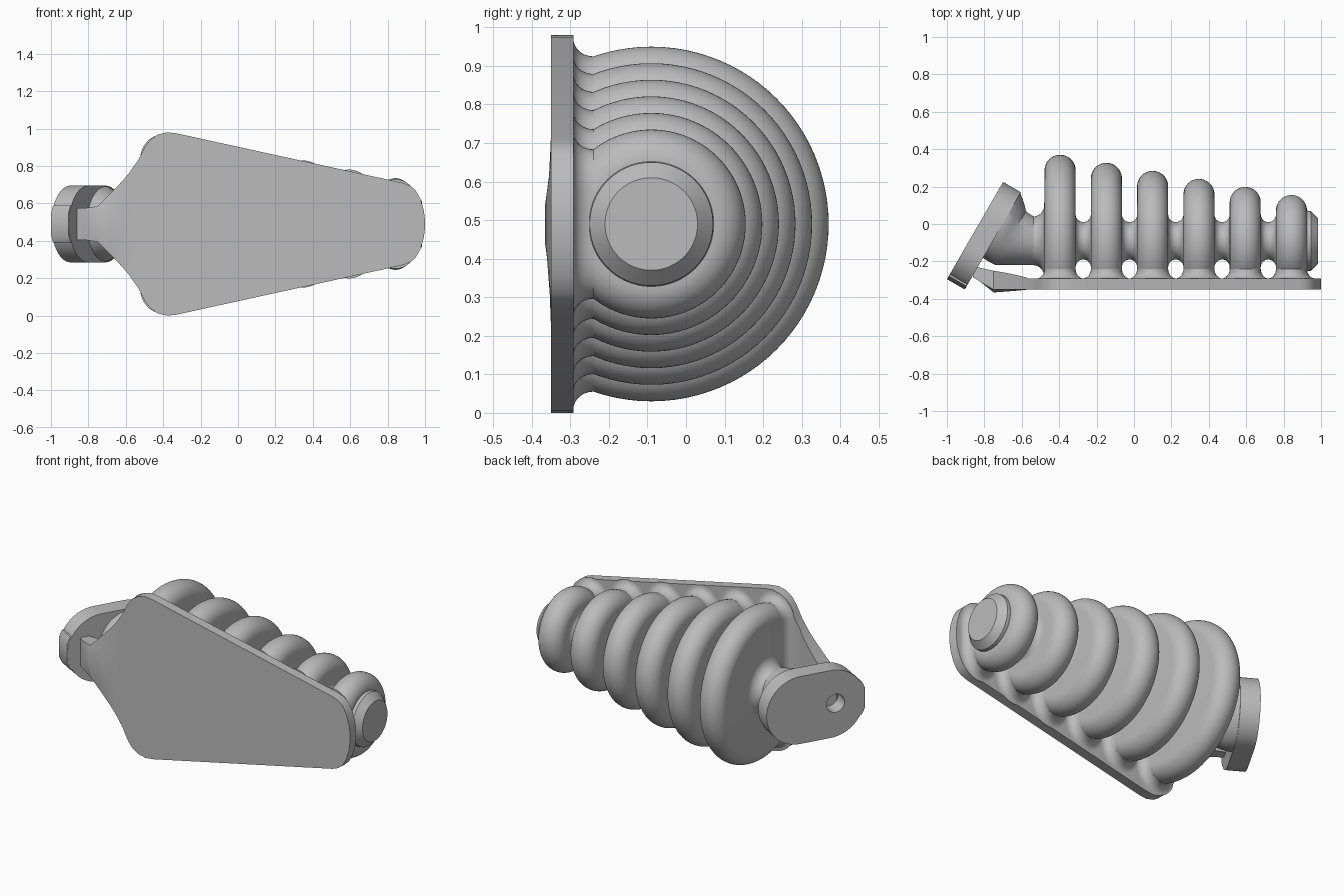
import bpy, bmesh
from math import sin, cos, pi, sqrt, radians
from mathutils import Vector

if "Cube" in bpy.data.objects:
    bpy.data.objects.remove(bpy.data.objects["Cube"], do_unlink=True)

grey = bpy.data.materials.new("plain grey")
grey.use_nodes = True
grey.diffuse_color = (0.5, 0.5, 0.5, 1)
grey.node_tree.nodes["Principled BSDF"].inputs["Base Color"].default_value = (0.5, 0.5, 0.5, 1)

AXIS_Y, MID_Z = -0.09, 0.49
PLATE_FRONT, PLATE_BACK = -0.35, -0.292


def smooth(obj):
    bpy.ops.object.select_all(action='DESELECT')
    obj.select_set(True)
    bpy.context.view_layer.objects.active = obj
    bpy.ops.object.shade_smooth_by_angle(angle=radians(30))


def loft(name, rings, trim_y=None):
    """Skin a series of closed rings, cap the ends, optionally trim in front of trim_y."""
    bm = bmesh.new()
    loops = [[bm.verts.new(p) for p in ring] for ring in rings]
    n = len(loops[0])
    for a, b in zip(loops, loops[1:]):
        for i in range(n):
            j = (i + 1) % n
            bm.faces.new((a[i], a[j], b[j], b[i]))
    bm.faces.new(loops[0][::-1])
    bm.faces.new(loops[-1])
    bmesh.ops.recalc_face_normals(bm, faces=bm.faces[:])
    if trim_y is not None:
        bmesh.ops.bisect_plane(bm, geom=bm.verts[:] + bm.edges[:] + bm.faces[:],
                               plane_co=(0, trim_y, 0), plane_no=(0, 1, 0), clear_inner=True)
    mesh = bpy.data.meshes.new(name)
    bm.to_mesh(mesh)
    bm.free()
    obj = bpy.data.objects.new(name, mesh)
    bpy.context.collection.objects.link(obj)
    mesh.materials.append(grey)
    smooth(obj)
    return obj


def circle(r, place, steps=96):
    return [place(r * cos(2 * pi * i / steps), r * sin(2 * pi * i / steps))
            for i in range(steps)]


# Ribbed body: one turned profile of neck, six shrinking discs and end cap
PITCH, HALF, GAP = 0.2474, 0.083, 0.0407
CORE, NECK = 0.1, 0.13
discs = [(-0.395 + PITCH * i, 0.46 - 0.043 * i) for i in range(6)]
flare = 0.06
profile = [(-0.48 - flare * (1 - sin(t * pi / 16)),
            NECK + flare * (1 - cos(t * pi / 16))) for t in range(9)]
for k, (cx, radius) in enumerate(discs):
    profile += [(cx - HALF * cos(t * pi / 24), radius - HALF + HALF * sin(t * pi / 24))
                for t in range(25)]
    if k < 5:
        gx = cx + PITCH / 2
        profile += [(gx - GAP * cos(t * pi / 14), CORE + GAP - GAP * sin(t * pi / 14))
                    for t in range(15)]
profile += [(0.926, 0.161), (0.945, 0.16), (0.985, 0.12)]
loft("ribbed_body", [circle(r, lambda u, v, x=x: Vector((x, AXIS_Y + u, MID_Z + v)))
                     for x, r in profile], trim_y=PLATE_BACK - 0.003)

# Rounded feet that blend each disc into the mounting plate
DROP, FILLET = 0.15, 0.045
DEPTH = AXIS_Y - DROP - PLATE_BACK
for k, (cx, radius) in enumerate(discs):
    quarter = [i * pi / 24 for i in range(13)]
    corners = ([(t, 1, 1) for t in quarter] + [(t, -1, 1) for t in quarter[-2::-1]]
               + [(t, -1, -1) for t in quarter] + [(t, 1, -1) for t in quarter[-2::-1]])
    rings = []
    for s in range(9):
        a = s * pi / 16
        off = FILLET * (1 - cos(a))
        y = AXIS_Y - DROP - DEPTH * sin(a)
        ring = []
        for t, sx, sz in corners:
            rho = radius - HALF + HALF * sin(t)
            ring.append(Vector((cx + sx * (HALF + off) * cos(t), y,
                                MID_Z + sz * (sqrt(rho * rho - DROP * DROP) + off * sin(t)))))
        rings.append(ring)
    loft("disc_foot_%d" % (k + 1), rings)

# Mounting plate: half outline (x, half height), mirrored about the middle
half = [(-0.56, 0.305), (-0.535, 0.34), (-0.52, 0.37), (-0.50, 0.41), (-0.47, 0.45),
        (-0.43, 0.478), (-0.38, 0.49), (-0.33, 0.485), (0.88, 0.22), (0.92, 0.205),
        (0.95, 0.18), (0.975, 0.135), (0.993, 0.075), (1.0, 0.02)]
outline = half + [(x, -h) for x, h in reversed(half)]
loft("mounting_plate", [[Vector((x, y, MID_Z + h)) for x, h in outline]
                        for y in (PLATE_FRONT, PLATE_BACK)])

# Tongue tapering from the plate to the clamp: x, half height, front y, back y
tongue = [(-0.56, 0.305, -0.35, -0.292), (-0.58, 0.275, -0.352, -0.285),
          (-0.62, 0.228, -0.356, -0.275), (-0.68, 0.165, -0.361, -0.262),
          (-0.75, 0.095, -0.366, -0.25), (-0.82, 0.085, -0.31, -0.235),
          (-0.86, 0.085, -0.285, -0.225)]
loft("tongue", [[Vector((x, y, MID_Z + h)) for y, h in
                 ((f, -0.5 * w), (f, 0.5 * w), (max(f, PLATE_FRONT), w),
                  (b, w), (b, -w), (max(f, PLATE_FRONT), -w))]
                for x, w, f, b in tongue])

# Slanted clamp, described along its length, its thickness and its height
ALONG, OUT = Vector((0.5, 0.866, 0)), Vector((0.866, -0.5, 0))
ORIGIN = Vector((-1.0, -0.295, MID_Z))


def clamp_point(a, n, z):
    return ORIGIN + ALONG * a + OUT * n + Vector((0, 0, z))


THICK, WIDTH = 0.11, 0.205
low, high = 0.004 + WIDTH, 0.6 - WIDTH
arc = [-pi / 2 + i * pi / 32 for i in range(33)]
stadium = ([(high + WIDTH * cos(t), WIDTH * sin(t)) for t in arc]
           + [(low - WIDTH * cos(t), -WIDTH * sin(t)) for t in arc])
slab = loft("clamp_slab", [[clamp_point(a, n, z) for a, z in stadium] for n in (0, THICK)])

# Blind bolt hole
cutter = loft("hole_cutter", [circle(0.055, lambda u, v, n=n: clamp_point(0.18 + u, n, v), 40)
                              for n in (-0.05, 0.09)])
cutter.hide_render = True
cut = slab.modifiers.new("bolt_hole", 'BOOLEAN')
cut.object = cutter
cut.solver = 'EXACT'
bpy.context.view_layer.objects.active = slab
bpy.ops.object.modifier_apply(modifier=cut.name)
bpy.data.objects.remove(cutter, do_unlink=True)
smooth(slab)

# Small tab on the low end of the clamp
loft("clamp_tab", [[clamp_point(a, n, z) for a, z in
                    ((0.02, -0.1), (0.06, -0.1), (0.06, 0.1), (0.02, 0.1), (0, 0.06), (0, -0.06))]
                   for n in (0.001, THICK - 0.001)])

# Boss that spreads the neck onto the slanted clamp
boss = [circle(r, lambda u, v, n=n, a=a: clamp_point(a + u, n, v))
        for n, r, a in ((0.1, 0.2, high), (THICK, 0.2, high), (0.155, 0.182, 0.375),
                        (0.185, 0.165, 0.36))]
neck_end = circle(NECK, lambda u, v: Vector((-0.538, AXIS_Y + u, MID_Z + v)))
boss += [[p.lerp(q, t) for p, q in zip(boss[-1], neck_end)] for t in (0.5, 1)]
loft("clamp_neck", boss)
